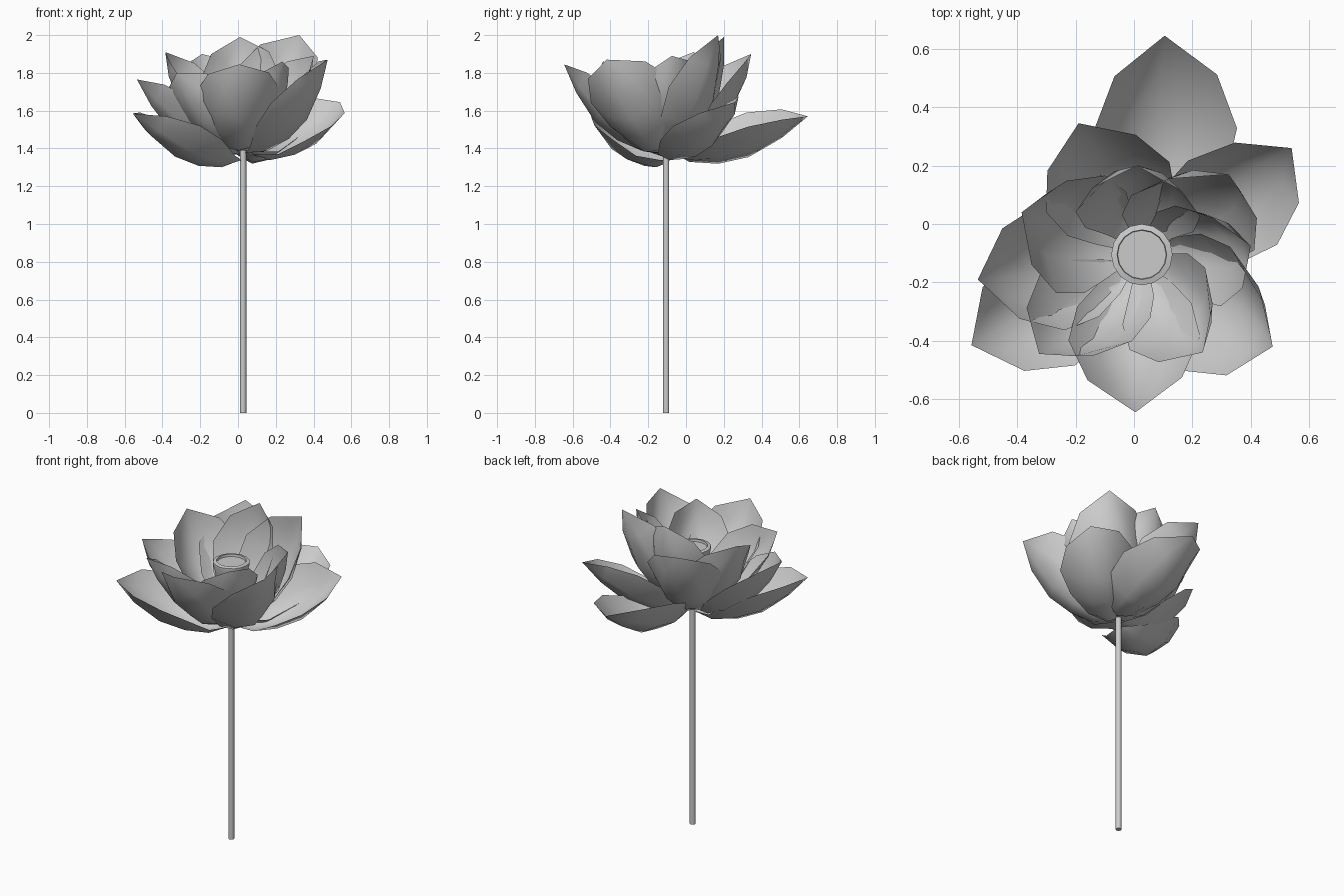
import bpy, bmesh, math
from mathutils import Vector

if "Cube" in bpy.data.objects:
    bpy.data.objects.remove(bpy.data.objects["Cube"])

CX, CY = 0.027, -0.105          # flower axis


def finish(bm, name, angle=40):
    me = bpy.data.meshes.new(name)
    bm.to_mesh(me)
    bm.free()
    ob = bpy.data.objects.new(name, me)
    bpy.context.collection.objects.link(ob)
    bpy.context.view_layer.objects.active = ob
    ob.select_set(True)
    bpy.ops.object.shade_smooth_by_angle(angle=math.radians(angle))
    ob.select_set(False)
    return ob


def lathe(name, profile, sides):
    """Closed revolved solid around the flower axis, profile of (radius, z)."""
    bm = bmesh.new()
    rings = []
    for r, z in profile:
        rings.append([bm.verts.new((CX + r * math.cos(2 * math.pi * i / sides),
                                    CY + r * math.sin(2 * math.pi * i / sides), z))
                      for i in range(sides)])
    for a, b in zip(rings, rings[1:]):
        for i in range(sides):
            j = (i + 1) % sides
            bm.faces.new((a[i], a[j], b[j], b[i]))
    bm.faces.new(rings[0][::-1])
    bm.faces.new(rings[-1])
    return finish(bm, name, 50)


# petal rows: midrib distance, midrib height, edge distance, edge height, half width
ROWS = [(0.00, 0.000, 0.00, 0.000, 0.025),
        (0.09, -0.080, 0.10, -0.005, 0.130),
        (0.23, -0.125, 0.25, 0.040, 0.208),
        (0.39, -0.130, 0.43, 0.060, 0.240),
        (0.58, -0.075, 0.61, 0.042, 0.172)]
LENGTH = 0.735
COLS = (-1, -0.5, 0, 0.5, 1)


def petal(name, tip, base_z, roll, shift=0.0):
    """Cupped petal from the axis to the tip; roll lowers its clockwise edge."""
    tip = Vector(tip)
    flat = Vector((tip.x - CX, tip.y - CY, 0)).normalized()
    base = Vector((CX, CY, base_z)) + flat * 0.02
    base += flat.cross(Vector((0, 0, 1))) * shift
    along = tip - base
    s = along.length / LENGTH
    along.normalize()
    side0 = along.cross(Vector((0, 0, 1))).normalized()
    up0 = side0.cross(along)
    c0, s0 = math.cos(math.radians(roll)), math.sin(math.radians(roll))
    side, up = side0 * c0 - up0 * s0, up0 * c0 + side0 * s0
    bm = bmesh.new()
    grid = []
    for mu, mv, eu, ev, w in ROWS:
        row = []
        for c in COLS:
            t = c * c * 1.1 if abs(c) < 1 else 1
            u, v = mu + (eu - mu) * t, mv + (ev - mv) * t
            wc = w * c * (1.08 if abs(c) < 1 else 1)
            row.append(bm.verts.new(base + (along * u + up * v + side * wc) * s))
        grid.append(row)
    for a, b in zip(grid, grid[1:]):
        for i in range(4):
            bm.faces.new((a[i], a[i + 1], b[i + 1], b[i]))
    end = bm.verts.new(tip)
    for i in range(4):
        bm.faces.new((grid[-1][i], grid[-1][i + 1], end))
    return finish(bm, name, 60)


# stem and seed pod
lathe("stem", [(0.017, 0), (0.017, 1.40)], 10)
lathe("seed_pod", [(0.03, 1.39), (0.06, 1.45), (0.095, 1.69), (0.105, 1.73),
                   (0.105, 1.745), (0.085, 1.75), (0.083, 1.735)], 16)

# petals by layer: (tip, base height, roll, sideways base shift)
LAYERS = {
    "outer_petal": [((0.105, 0.645, 1.57), 1.385, 9, 0.06),
                    ((0.54, 0.26, 1.645), 1.37, 18, 0.04),
                    ((-0.557, -0.415, 1.585), 1.34, -4)],
    "middle_petal": [((-0.19, 0.345, 1.90), 1.39, -5),
                     ((0.005, -0.645, 1.845), 1.39, 2, 0.025),
                     ((-0.535, -0.19, 1.765), 1.37, 4),
                     ((0.475, -0.42, 1.87), 1.38, 22)],
    "inner_petal": [((-0.385, 0.04, 1.91), 1.39, -4),
                    ((0.01, 0.20, 1.99), 1.40, -6),
                    ((0.325, 0.17, 2.0), 1.39, 22, 0.03),
                    ((0.40, -0.075, 1.89), 1.41, 24),
                    ((-0.325, -0.445, 1.80), 1.40, 20, -0.03),
                    ((0.235, -0.44, 1.86), 1.40, 16, 0.02)],
}
for name, petals in LAYERS.items():
    for i, args in enumerate(petals):
        petal(f"{name}_{i + 1}", *args)
